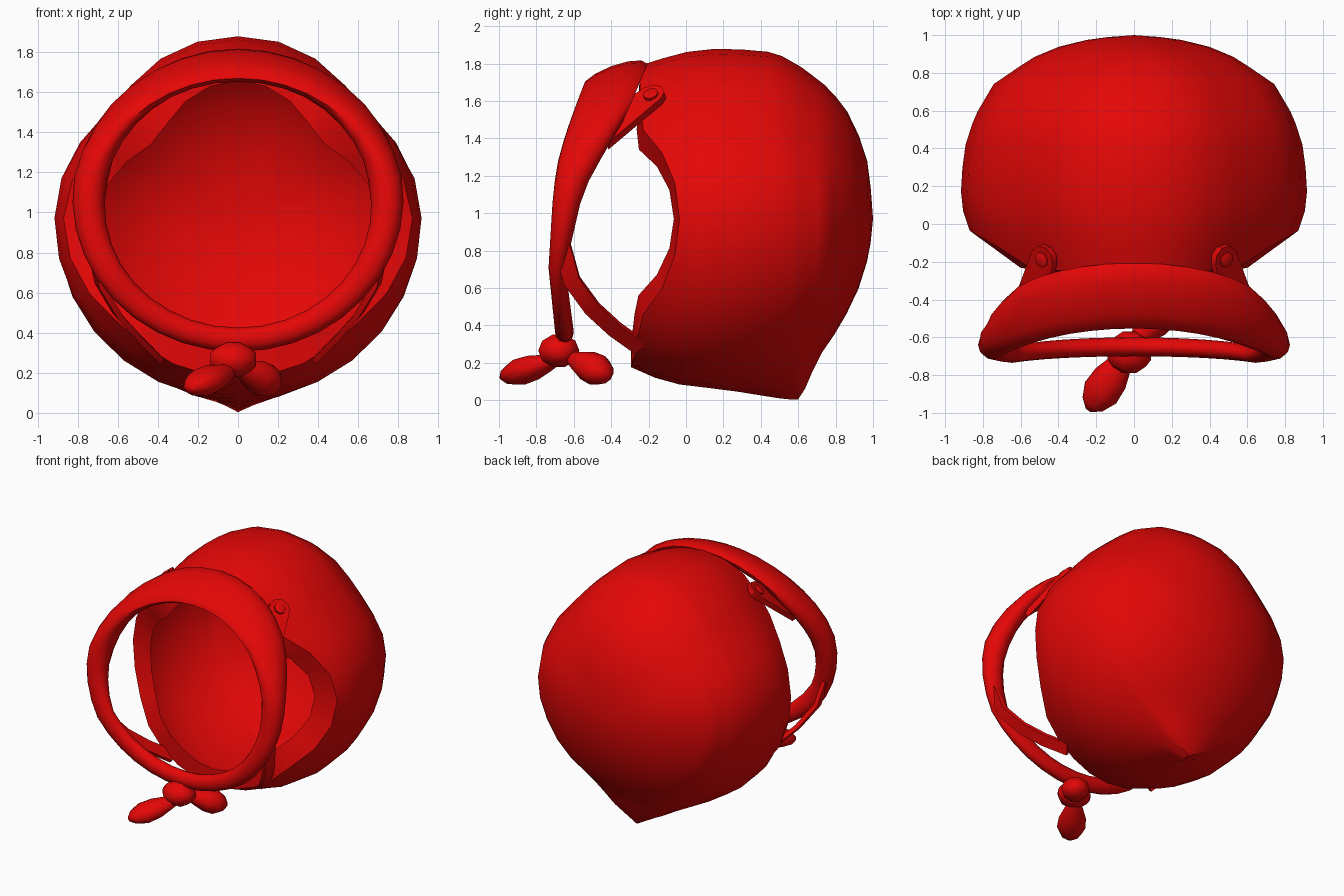
import bpy, bmesh, math
from mathutils import Vector

if "Cube" in bpy.data.objects:
    bpy.data.objects.remove(bpy.data.objects["Cube"])

red = bpy.data.materials.new("red_cloth")
red.diffuse_color = (0.78, 0.002, 0.002, 1)
red.use_nodes = True
red.node_tree.nodes["Principled BSDF"].inputs["Base Color"].default_value = red.diffuse_color


def interp(table, t):
    for (a, u), (b, v) in zip(table, table[1:]):
        if t <= b:
            return u + (v - u) * max(0, (t - a) / (b - a))
    return table[-1][1]


def make(name, verts, faces, angle=40):
    me = bpy.data.meshes.new(name)
    me.from_pydata([tuple(v) for v in verts], [], faces)
    bm = bmesh.new()
    bm.from_mesh(me)
    bmesh.ops.remove_doubles(bm, verts=bm.verts, dist=1e-5)
    bmesh.ops.recalc_face_normals(bm, faces=bm.faces)
    bm.to_mesh(me)
    bm.free()
    me.materials.append(red)
    ob = bpy.data.objects.new(name, me)
    bpy.context.collection.objects.link(ob)
    bpy.ops.object.select_all(action='DESELECT')
    ob.select_set(True)
    bpy.context.view_layer.objects.active = ob
    bpy.ops.object.shade_smooth_by_angle(angle=math.radians(angle))
    return ob


def loft(name, rings, closed=False, caps=False, angle=40):
    """Skin a list of equal rings of points."""
    n, m = len(rings[0]), len(rings)
    verts = [p for r in rings for p in r]
    faces = []
    for i in range(m if closed else m - 1):
        k = (i + 1) % m
        for j in range(n):
            l = (j + 1) % n
            faces.append((i * n + j, i * n + l, k * n + l, k * n + j))
    if caps:
        faces += [tuple(range(n)), tuple(range((m - 1) * n, m * n))]
    return make(name, verts, faces, angle)


# Hood shell: rounded sections along y, flattened on the upper diagonals
WIDTH = [(-.3, .73), (-.25, .76), (-.02, .88), (.08, .91), (.2, .92), (.4, .9),
         (.57, .845), (.74, .745), (.88, .54), (.95, .37), (.985, .2), (1, 0)]
TOP = [(-.3, 1.77), (-.22, 1.8), (-.02, 1.86), (.2, 1.885), (.48, 1.86), (.62, 1.78),
       (.75, 1.68), (.85, 1.57), (.96, 1.34), (.985, 1.17), (1, .97)]
BASE = [(-.3, .18), (-.2, .13), (0, .075), (.2, .06), (.4, .09), (.6, .175), (.73, .28),
        (.8, .36), (.88, .5), (.95, .66), (.985, .82), (1, .97)]
POINT = [(.15, 0), (.3, .03), (.42, .075), (.53, .14), (.6, .172), (.64, .14), (.69, .06), (.74, .01), (.8, 0)]


def shell_point(y, a):
    t, b = interp(TOP, y), interp(BASE, y)
    off = min(a, 2 * math.pi - a)
    k = 1 - .08 * math.exp(-((off - .84) / .38) ** 2)
    z = (t + b) / 2 + (t - b) / 2 * math.cos(a) * k
    z -= interp(POINT, y) * math.exp(-((off - math.pi) / .28) ** 2)
    return Vector((interp(WIDTH, y) * math.sin(a) * k, y, z))


def opening(a):
    c = abs(math.cos(a))
    return -.035 - .21 * min(1, c / .65) ** 2 - (.05 * c ** 6 if math.cos(a) < 0 else 0)


N = 28
rings = [[]]
for s in (0, .1, .2, .32, .44, .55, .61, .66, .69, .72, .75, .79, .84, .89, .94, .975, .99, 1):
    ring = []
    for i in range(N):
        a = 2 * math.pi * i / N
        e = opening(a)
        ring.append(shell_point(e + (1 - e) * s, a))
    rings.append(ring)
# Facing turned inward around the opening
for i, p in enumerate(rings[1]):
    side = abs(math.sin(2 * math.pi * i / N))
    inward = (Vector((0, p.y, .97)) - p).normalized()
    rings[0].append(p + inward * (.13 + .04 * side) + Vector((0, -.03 * side, 0)))
loft("hood_shell", rings)

# Brim: hoop with a flattened section that widens and leans back at the top
CY = [(-1, -.65), (-.5, -.69), (.1, -.63), (.4, -.555), (.65, -.475), (1, -.38)]
DEPTH = [(-1, .05), (-.5, .045), (.1, .08), (.4, .125), (.65, .16), (1, .185)]
THICK = [(-1, .06), (-.5, .07), (.2, .085), (1, .055)]
TILT = [(-1, 0), (0, 0), (.5, .25), (1, .36)]
rings = []
for i in range(36):
    a = 2 * math.pi * i / 36
    c = math.cos(a)
    radial = Vector((math.sin(a), 0, c))
    mid = Vector((.745 * math.sin(a), interp(CY, c), 1.05 + .685 * c))
    d, h, t = interp(DEPTH, c), interp(THICK, c), interp(TILT, c)
    ring = []
    for k in range(12):
        p = 2 * math.pi * k / 12
        u, v = d * math.cos(p), h * math.sin(p)
        ring.append(mid + Vector((0, u * math.cos(t) - v * math.sin(t), 0))
                    + radial * (u * math.sin(t) + v * math.cos(t)))
    rings.append(ring)
loft("brim", rings, closed=True, angle=60)


def sided(p, s):
    return Vector((p[0] * s, p[1], p[2]))


def disc(name, centre, normal, radius, height, s):
    normal = normal.normalized()
    u = normal.cross(Vector((0, 1, 0))).normalized()
    w = normal.cross(u)
    rs = []
    for h, r in ((-.02, radius), (height * .6, radius), (height, radius * .65)):
        rs.append([sided(centre + normal * h + (u * math.cos(q) + w * math.sin(q)) * r, s)
                   for q in [math.pi * k / 4 for k in range(8)]])
    loft(name, rs, caps=True)


for s, side in ((1, "right"), (-1, "left")):
    # Upper tab with rounded end lying on the shell, and its button
    centre = Vector((.48, -.185, 1.625))
    normal = Vector((.62, -.25, .74)).normalized()
    out = [Vector((.46, -.36, 1.57)), Vector((.635, -.42, 1.36))]
    back = (centre - (out[0] + out[1]) / 2)
    back = (back - normal * back.dot(normal)).normalized()
    across = normal.cross(back)
    if across.dot(out[1] - out[0]) < 0:
        across = -across
    for q in (80, 40, 0, -40, -80):
        q = math.radians(q)
        out.append(centre + (back * math.cos(q) + across * math.sin(q)) * .075)
    rs = [[sided(p + normal * h, s) for p in out] for h in (-.025, .015)]
    loft("tab_" + side, rs, caps=True)
    disc("button_" + side, centre + normal * .012, normal, .042, .016, s)

    # Lower strap from the brim back to the shell edge
    path = [Vector(p) for p in ((.73, -.66, .82), (.69, -.61, .64), (.6, -.5, .49),
                                (.5, -.38, .38), (.4, -.24, .28))]
    rs = []
    for i, p in enumerate(path):
        t = (path[min(i + 1, 4)] - path[max(i - 1, 0)]).normalized()
        w = t.cross(Vector((.75, 0, -.65))).normalized()
        n = t.cross(w).normalized()
        rs.append([sided(p + w * a + n * b, s)
                   for a, b in ((.045, .015), (-.045, .015), (-.045, -.015), (.045, -.015))])
    loft("lower_strap_" + side, rs, caps=True)


# Bow: knot and two tapered tails
def tail(name, a, b, sections, flat):
    a, b = Vector(a), Vector(b)
    t = (b - a).normalized()
    u = t.cross(Vector((0, 0, 1))).normalized()
    w = u.cross(t)
    rs = [[a.lerp(b, f) + u * r * math.cos(q) + w * r * flat * math.sin(q)
           for q in [math.pi * k / 5 for k in range(10)]] for f, r in sections]
    loft(name, rs, caps=True, angle=60)


TAIL = ((0, .035), (.2, .065), (.45, .095), (.7, .1), (.9, .065), (1, .02))
tail("bow_tail_front", (-.03, -.68, .22), (-.24, -.985, .12), TAIL, .72)
tail("bow_tail_back", (.01, -.62, .23), (.19, -.41, .13), TAIL, .85)
tail("bow_knot", (-.14, -.68, .265), (.09, -.68, .265),
     ((0, .04), (.12, .075), (.35, .11), (.65, .11), (.88, .075), (1, .04)), .82)
